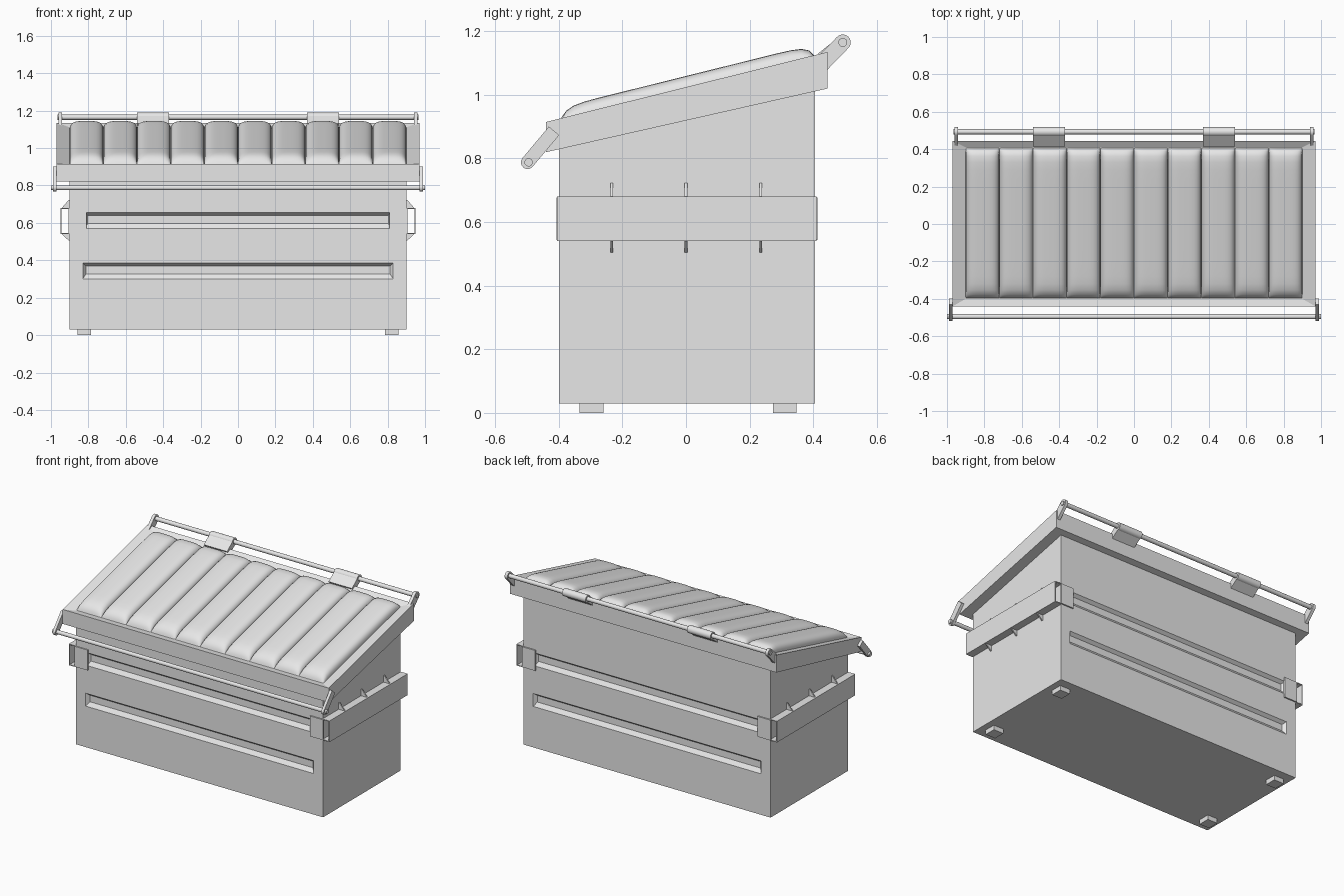
import bpy, bmesh
from math import sin, cos, pi, atan2

old = bpy.data.objects.get("Cube")
if old:
    bpy.data.objects.remove(old, do_unlink=True)

grey = bpy.data.materials.new("light_grey_steel")
grey.use_nodes = True
colour = (0.8, 0.8, 0.8, 1)
grey.diffuse_color = colour
grey.node_tree.nodes["Principled BSDF"].inputs["Base Color"].default_value = colour


def make(name, verts, faces, smooth=None):
    me = bpy.data.meshes.new(name)
    me.from_pydata(verts, [], faces)
    bm = bmesh.new()
    bm.from_mesh(me)
    bmesh.ops.recalc_face_normals(bm, faces=bm.faces)
    bm.to_mesh(me)
    bm.free()
    me.materials.append(grey)
    ob = bpy.data.objects.new(name, me)
    bpy.context.collection.objects.link(ob)
    if smooth:
        bpy.ops.object.select_all(action='DESELECT')
        ob.select_set(True)
        bpy.context.view_layer.objects.active = ob
        bpy.ops.object.shade_smooth_by_angle(angle=smooth)
    return ob


def loft(name, rings, smooth=None):
    """Closed solid through equal-length rings of points."""
    n = len(rings[0])
    verts = [p for ring in rings for p in ring]
    faces = [(k * n + i, k * n + (i + 1) % n, (k + 1) * n + (i + 1) % n, (k + 1) * n + i)
             for k in range(len(rings) - 1) for i in range(n)]
    faces += [tuple(range(n)), tuple(range(len(verts) - n, len(verts)))]
    return make(name, verts, faces, smooth)


def prism(name, yz, x0, x1, smooth=None):
    return loft(name, [[(x, y, z) for y, z in yz] for x in (x0, x1)], smooth)


def box(name, x0, x1, y0, y1, z0, z1):
    return prism(name, [(y0, z0), (y1, z0), (y1, z1), (y0, z1)], x0, x1)


def rod(name, x0, x1, y, z, r):
    circle = [(y + r * cos(a * pi / 10), z + r * sin(a * pi / 10)) for a in range(20)]
    return prism(name, circle, x0, x1, 0.6)


def arm(name, p, q, r, x0, x1):
    """Flat bar from p to q with a rounded end at q."""
    d = atan2(q[1] - p[1], q[0] - p[0])
    pts = [(q[0] + r * cos(d + a * pi / 10), q[1] + r * sin(d + a * pi / 10))
           for a in range(-5, 6)]
    pts += [(p[0] - r * sin(d), p[1] + r * cos(d)), (p[0] + r * sin(d), p[1] - r * cos(d))]
    return prism(name, pts, x0, x1, 0.5)


def top_z(y):
    return 0.915 + (y + 0.44) * 0.2486


def low_z(y):
    return 0.82 + (y + 0.44) * 0.226


# Bin body with pressed grooves in front and back
body = prism("bin_body", [(-0.4, 0.03), (0.405, 0.03), (0.405, low_z(0.405) + 0.03),
                          (-0.4, low_z(-0.4) + 0.03)], -0.9, 0.9)
cutters = []
for z0, z1, hx in ((0.57, 0.655, 0.82), (0.3, 0.385, 0.83)):
    for wall, s in ((-0.4, -1), (0.405, 1)):
        def ring(depth, inset):
            y = wall - s * depth
            a, b, h = z0 + 1.6 * inset, z1 - inset, hx - inset
            return [(-h, y, a), (h, y, a), (h, y, b), (-h, y, b)]
        cutters.append(loft("groove_cutter", [ring(-0.02, -0.016), ring(0.02, 0.016)]))
bpy.context.view_layer.objects.active = body
for c in cutters:
    m = body.modifiers.new("groove", 'BOOLEAN')
    m.operation = 'DIFFERENCE'
    m.solver = 'EXACT'
    m.object = c
    bpy.ops.object.modifier_apply(modifier=m.name)
    bpy.data.objects.remove(c, do_unlink=True)

# Sloping rim, dished towards the lid
def rim_ring(hx, y0, y1, f, drop=0):
    return [(x, y, f(y) - drop) for x, y in ((-hx, y0), (hx, y0), (hx, y1), (-hx, y1))]


loft("sloping_rim", [rim_ring(0.97, -0.44, 0.445, low_z),
                     rim_ring(0.97, -0.44, 0.445, top_z),
                     rim_ring(0.9, -0.4, 0.41, top_z, 0.015)])

# Lid of ten domed panels
NU, NV = 16, 20
pitch = 0.18
for k in range(10):
    cx = -0.81 + k * pitch
    verts = []
    for j in range(NV + 1):
        t = sin((j / NV - 0.5) * pi)
        y = 0.005 + 0.402 * t
        for i in range(NU + 1):
            s = sin((i / NU - 0.5) * pi)
            h = max(0, 1 - abs(s) ** 4) ** 0.4 * max(0, 1 - abs(t) ** 16) ** 0.6
            verts.append((cx + s * pitch / 2, y, top_z(y) - 0.018 + 0.053 * h))
    w = NU + 1
    faces = [(j * w + i, j * w + i + 1, (j + 1) * w + i + 1, (j + 1) * w + i)
             for j in range(NV) for i in range(NU)]
    make(f"lid_panel_{k + 1}", verts, faces, 0.9)

# Bars along the front and back of the lid
rod("front_bar", -1, 1, -0.495, 0.788, 0.013)
rod("rear_hinge_bar", -0.965, 0.965, 0.493, 1.165, 0.014)

for side, s in (("left", 1), ("right", -1)):
    # Bar arms and hinge sleeves
    arm(f"{side}_front_arm", (-0.415, 0.887), (-0.498, 0.788), 0.021, s * 0.97, s * 0.988)
    arm(f"{side}_rear_arm", (0.425, 1.095), (0.493, 1.165), 0.025, s * 0.94, s * 0.96)
    rod(f"{side}_hinge_sleeve", s * 0.37, s * 0.54, 0.493, 1.165, 0.025)
    prism(f"{side}_hinge_plate", [(0.415, 1.13), (0.485, 1.185), (0.505, 1.148), (0.44, 1.1)],
          s * 0.37, s * 0.54)

    # Open fork pocket with corner plates
    box(f"{side}_pocket_outer", s * 0.944, s * 0.95, -0.405, 0.41, 0.54, 0.68)
    box(f"{side}_pocket_top", s * 0.9, s * 0.95, -0.405, 0.41, 0.675, 0.68)
    box(f"{side}_pocket_bottom", s * 0.9, s * 0.95, -0.405, 0.41, 0.54, 0.545)
    for end, y0, y1 in (("front", -0.408, -0.399), ("back", 0.404, 0.414)):
        box(f"{side}_{end}_corner_plate", s * 0.81, s * 0.905, y0, y1, 0.543, 0.677)

    # Triangular gussets above and below the pocket
    for y in (-0.233, 0, 0.235):
        for label, za, zb in (("upper", 0.68, 0.723), ("lower", 0.54, 0.505)):
            loft(f"{side}_{label}_gusset",
                 [[(s * 0.9, v, za), (s * 0.942, v, za), (s * 0.905, v, zb), (s * 0.9, v, zb)]
                  for v in (y - 0.004, y + 0.004)])

    # Feet
    for end, y0, y1 in (("front", -0.335, -0.26), ("back", 0.273, 0.348)):
        box(f"{side}_{end}_foot", s * 0.785, s * 0.857, y0, y1, 0, 0.031)
